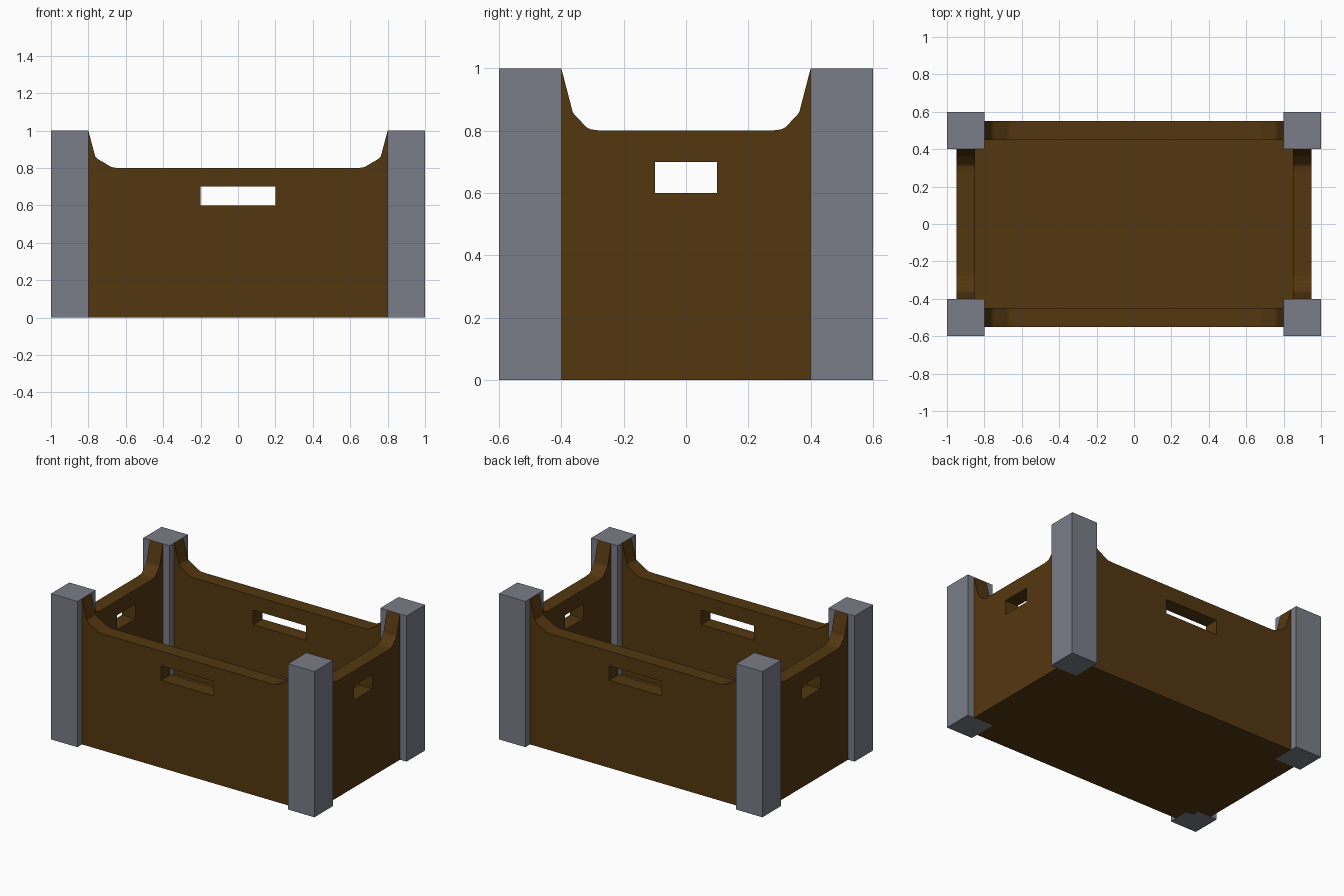
import bpy, bmesh, math
from mathutils import Matrix

if "Cube" in bpy.data.objects:
    bpy.data.objects.remove(bpy.data.objects["Cube"])


def material(name, rgb):
    m = bpy.data.materials.new(name)
    m.diffuse_color = (*rgb, 1)
    m.use_nodes = True
    m.node_tree.nodes["Principled BSDF"].inputs["Base Color"].default_value = m.diffuse_color
    return m


WOOD = material("dark brown wood", (0.088, 0.038, 0.005))
METAL = material("grey metal", (0.195, 0.205, 0.245))


def finish(bm, name, mat):
    bmesh.ops.recalc_face_normals(bm, faces=bm.faces)
    me = bpy.data.meshes.new(name)
    bm.to_mesh(me)
    bm.free()
    me.materials.append(mat)
    ob = bpy.data.objects.new(name, me)
    bpy.context.collection.objects.link(ob)
    return ob


def box(name, size, centre, mat):
    bm = bmesh.new()
    bmesh.ops.create_cube(bm, size=1)
    bmesh.ops.scale(bm, vec=size, verts=bm.verts)
    bmesh.ops.translate(bm, vec=centre, verts=bm.verts)
    return finish(bm, name, mat)


def panel(name, flank, handle, offset, angle):
    """Upright board with a dipped top edge and a handle slot, 0.1 thick."""
    half = flank[0][0]
    right = [(half, 0)] + flank
    outline = right + [(-x, z) for x, z in reversed(right)]
    slot = [(-handle, 0.6), (handle, 0.6), (handle, 0.7), (-handle, 0.7)]
    bm = bmesh.new()
    edges = []
    for loop in (outline, slot):
        vs = [bm.verts.new((x, offset - 0.05, z)) for x, z in loop]
        edges += [bm.edges.new((vs[i - 1], vs[i])) for i in range(len(vs))]
    bmesh.ops.triangle_fill(bm, edges=edges, use_beauty=True)
    ext = bmesh.ops.extrude_face_region(bm, geom=bm.faces[:], use_keep_orig=True)
    moved = [g for g in ext["geom"] if isinstance(g, bmesh.types.BMVert)]
    bmesh.ops.translate(bm, vec=(0, 0.1, 0), verts=moved)
    bmesh.ops.rotate(bm, matrix=Matrix.Rotation(angle, 3, 'Z'), verts=bm.verts)
    return finish(bm, name, WOOD)


# Corner posts
for sx, xn in ((-1, "left"), (1, "right")):
    for sy, yn in ((-1, "front"), (1, "back")):
        box(f"{yn}_{xn}_post", (0.2, 0.2, 1), (sx * 0.9, sy * 0.5, 0.5), METAL)

# Side boards, curving up to the posts
long_flank = [(0.8, 1), (0.763, 0.86), (0.748, 0.847), (0.68, 0.807),
              (0.665, 0.802), (0.64, 0.8)]
short_flank = [(0.4, 1), (0.363, 0.858), (0.355, 0.848), (0.318, 0.81),
               (0.305, 0.804), (0.275, 0.8)]
panel("front_board", long_flank, 0.2, 0.5, math.pi)
panel("back_board", long_flank, 0.2, 0.5, 0)
panel("left_board", short_flank, 0.1, 0.9, math.pi / 2)
panel("right_board", short_flank, 0.1, 0.9, -math.pi / 2)

# Floor between the boards
box("floor", (1.7, 0.9, 0.1), (0, 0, 0.05), WOOD)
